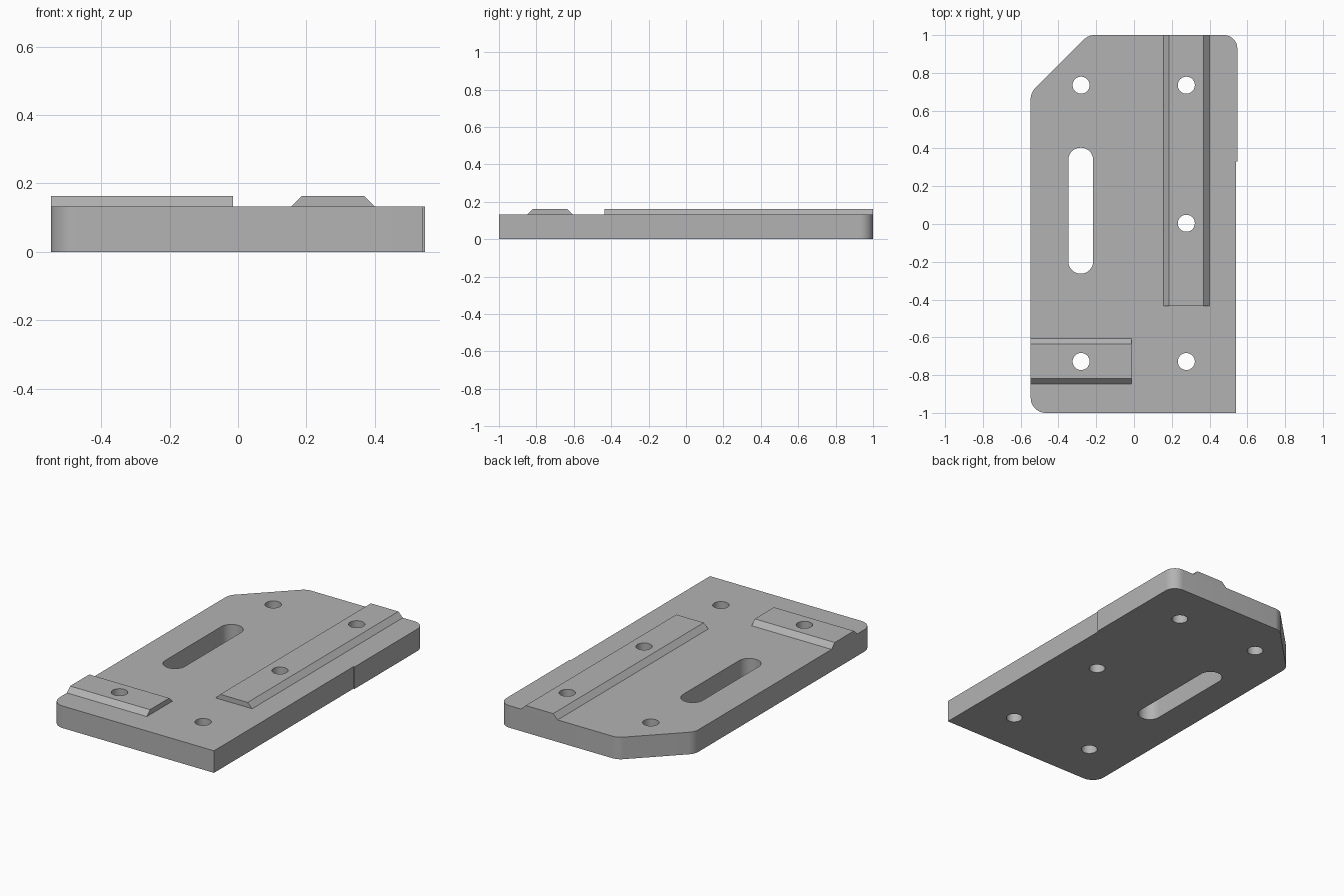
import bpy, bmesh, math
from mathutils import Vector, Matrix

cube = bpy.data.objects.get("Cube")
if cube:
    bpy.data.objects.remove(cube, do_unlink=True)

HALF_W, PLATE_TOP, RIDGE_TOP = 0.547, 0.133, 0.163

grey = bpy.data.materials.new("machined grey")
grey.use_nodes = True
grey.diffuse_color = (0.45, 0.45, 0.45, 1)
grey.node_tree.nodes["Principled BSDF"].inputs["Base Color"].default_value = (0.45, 0.45, 0.45, 1)


def rounded(corners, steps=10):
    """Outline from (x, y, radius) corners, with an arc at each rounded one."""
    out = []
    for i, (x, y, r) in enumerate(corners):
        p = Vector((x, y))
        if r == 0:
            out.append(p)
            continue
        a = (Vector(corners[i - 1][:2]) - p).normalized()
        b = (Vector(corners[(i + 1) % len(corners)][:2]) - p).normalized()
        half = a.angle(b) / 2
        centre = p + (a + b).normalized() * r / math.sin(half)
        start = p + a * r / math.tan(half) - centre
        sweep = math.pi - 2 * half
        for k in range(steps + 1):
            out.append(centre + Matrix.Rotation(sweep * k / steps, 2) @ start)
    return out


def add_prism(bm, outline, direction):
    """Extrude a closed loop of 3D points along a direction."""
    face = bm.faces.new([bm.verts.new(p) for p in outline])
    new = bmesh.ops.extrude_face_region(bm, geom=[face])["geom"]
    bmesh.ops.translate(bm, vec=direction, verts=[v for v in new if isinstance(v, bmesh.types.BMVert)])


def finish(name, bm):
    bmesh.ops.recalc_face_normals(bm, faces=bm.faces)
    mesh = bpy.data.meshes.new(name)
    bm.to_mesh(mesh)
    bm.free()
    mesh.materials.append(grey)
    obj = bpy.data.objects.new(name, mesh)
    bpy.context.collection.objects.link(obj)
    return obj


# Base plate: one clipped corner, two round corners, one square corner
bm = bmesh.new()
outline = rounded([
    (-HALF_W, -1, 0.08), (0.54, -1, 0), (0.54, 0.33, 0), (HALF_W, 0.33, 0),
    (HALF_W, 1, 0.07), (-0.242, 1, 0.08), (-HALF_W, 0.695, 0.08)])
add_prism(bm, [(p.x, p.y, 0) for p in outline], (0, 0, PLATE_TOP))
parts = [finish("base_plate", bm)]


# Raised ridges with sloped long sides
def ridge_section(low, high, slope=0.03):
    return [(low, PLATE_TOP), (high, PLATE_TOP), (high - slope, RIDGE_TOP), (low + slope, RIDGE_TOP)]


bm = bmesh.new()
add_prism(bm, [(x, -0.435, z) for x, z in ridge_section(0.156, 0.399)], (0, 1.435, 0))
parts.append(finish("long_ridge", bm))

bm = bmesh.new()
add_prism(bm, [(-HALF_W, y, z) for y, z in ridge_section(-0.848, -0.605)], (HALF_W - 0.014, 0, 0))
parts.append(finish("short_ridge", bm))

# Cutter with five round holes and the long slot
bm = bmesh.new()
for x, y in [(-0.28, 0.735), (0.277, 0.735), (0.277, 0.004), (-0.28, -0.728), (0.277, -0.728)]:
    bmesh.ops.create_cone(bm, cap_ends=True, segments=40, radius1=0.045, radius2=0.045,
                          depth=1, matrix=Matrix.Translation((x, y, 0)))
slot = []
for centre_y, turn in ((0.338, 0), (-0.197, math.pi)):
    for k in range(21):
        a = turn + math.pi * k / 20
        slot.append((-0.282 + 0.066 * math.cos(a), centre_y + 0.066 * math.sin(a), -0.5))
add_prism(bm, slot, (0, 0, 1))
cutter = finish("hole_cutter", bm)
cutter.hide_render = True

# Cut the holes through every part, then shade
for obj in parts:
    bpy.ops.object.select_all(action="DESELECT")
    obj.select_set(True)
    bpy.context.view_layer.objects.active = obj
    cut = obj.modifiers.new("holes", "BOOLEAN")
    cut.operation = "DIFFERENCE"
    cut.solver = "EXACT"
    cut.object = cutter
    bpy.ops.object.modifier_apply(modifier=cut.name)
    bpy.ops.object.shade_smooth_by_angle(angle=math.radians(30))
bpy.data.objects.remove(cutter, do_unlink=True)
